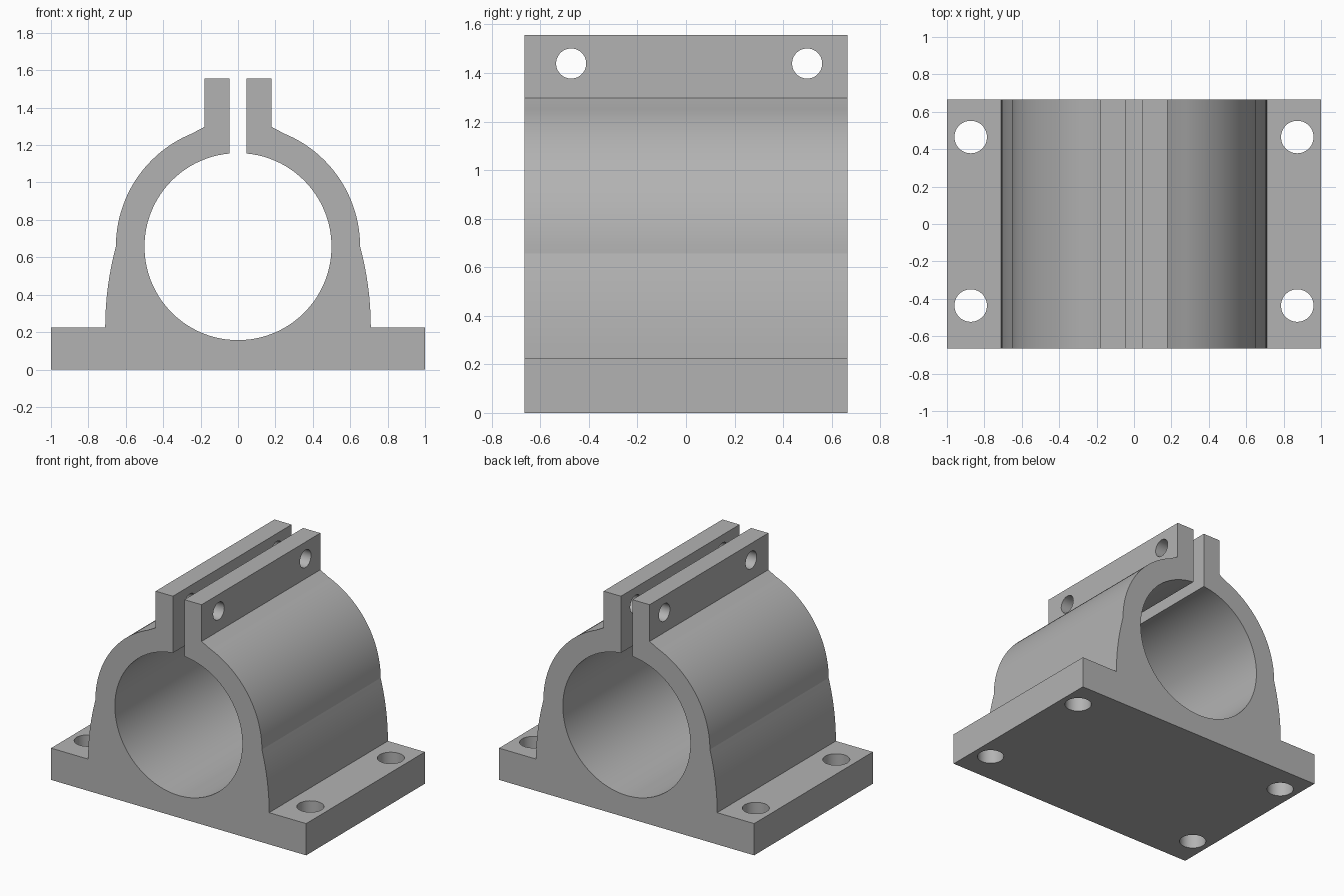
import bpy, bmesh
from math import sin, cos, atan2, asin, pi, radians
from mathutils import Matrix

cube = bpy.data.objects.get("Cube")
if cube:
    bpy.data.objects.remove(cube, do_unlink=True)

# Main dimensions
HALF_DEPTH = 0.665
BORE_Z, BORE_R, SHELL_R = 0.657, 0.5, 0.653
BASE_Z, FOOT_X = 0.225, 0.71
SLOT, LUG_X, LUG_Z, TOP_Z = 0.045, 0.18, 1.297, 1.557

grey = bpy.data.materials.new("machined grey")
grey.use_nodes = True
colour = (0.45, 0.45, 0.45, 1)
grey.diffuse_color = colour
grey.node_tree.nodes["Principled BSDF"].inputs["Base Color"].default_value = colour


def arc(cx, cz, r, start, end, steps):
    """Points along an arc in the x-z plane."""
    angles = [start + (end - start) * i / steps for i in range(steps + 1)]
    return [(cx + r * cos(a), cz + r * sin(a)) for a in angles]


def half_profile():
    """Right-hand outline, from the bottom of the bore round to the base."""
    gap = asin(SLOT / BORE_R)
    bore = arc(0, BORE_Z, BORE_R, -pi / 2, pi / 2 - gap, 48)
    lug = [(SLOT, TOP_Z), (LUG_X, TOP_Z), (LUG_X, LUG_Z)]
    shell = arc(0, BORE_Z, SHELL_R, radians(68), 0, 24)
    # Flank curve leaves the base plate vertically and meets the shell
    dx, dz = FOOT_X - SHELL_R, BORE_Z - BASE_Z
    r = (dx * dx + dz * dz) / (2 * dx)
    flank = arc(FOOT_X - r, BASE_Z, r, atan2(dz, r - dx), 0, 8)[1:]
    plate = [(1, BASE_Z), (1, 0)]
    return bore + lug + shell + flank + plate


def new_object(name, bm):
    bmesh.ops.recalc_face_normals(bm, faces=bm.faces)
    mesh = bpy.data.meshes.new(name)
    bm.to_mesh(mesh)
    bm.free()
    mesh.materials.append(grey)
    obj = bpy.data.objects.new(name, mesh)
    bpy.context.collection.objects.link(obj)
    return obj


# Clamp body: one closed outline, split at the slot, extruded along y
right = half_profile()
left = [(-x, z) for x, z in reversed(right[1:])]
bm = bmesh.new()
face = bm.faces.new([bm.verts.new((x, -HALF_DEPTH, z)) for x, z in right + left])
result = bmesh.ops.extrude_face_region(bm, geom=[face])
moved = [v for v in result["geom"] if isinstance(v, bmesh.types.BMVert)]
bmesh.ops.translate(bm, verts=moved, vec=(0, 2 * HALF_DEPTH, 0))
body = new_object("clamp_body", bm)

# Bolt holes: vertical through the base plate, sideways through both lugs
bm = bmesh.new()


def drill(location, radius, length, turn):
    matrix = Matrix.Translation(location) @ Matrix.Rotation(turn, 4, "Y")
    bmesh.ops.create_cone(bm, cap_ends=True, segments=48, radius1=radius,
                          radius2=radius, depth=length, matrix=matrix)


for y in (-0.436, 0.465):
    for x in (-0.873, 0.873):
        drill((x, y, 0.1), 0.087, 0.6, 0)
for y in (-0.473, 0.499):
    drill((0, y, 1.439), 0.062, 0.8, pi / 2)
cutter = new_object("bolt_hole_cutter", bm)
cutter.hide_render = True

cut = body.modifiers.new("bolt holes", "BOOLEAN")
cut.operation = "DIFFERENCE"
cut.solver = "EXACT"
cut.object = cutter

bpy.ops.object.select_all(action="DESELECT")
body.select_set(True)
bpy.context.view_layer.objects.active = body
bpy.ops.object.modifier_apply(modifier=cut.name)
bpy.data.objects.remove(cutter, do_unlink=True)
bpy.ops.object.shade_smooth_by_angle(angle=radians(10))
